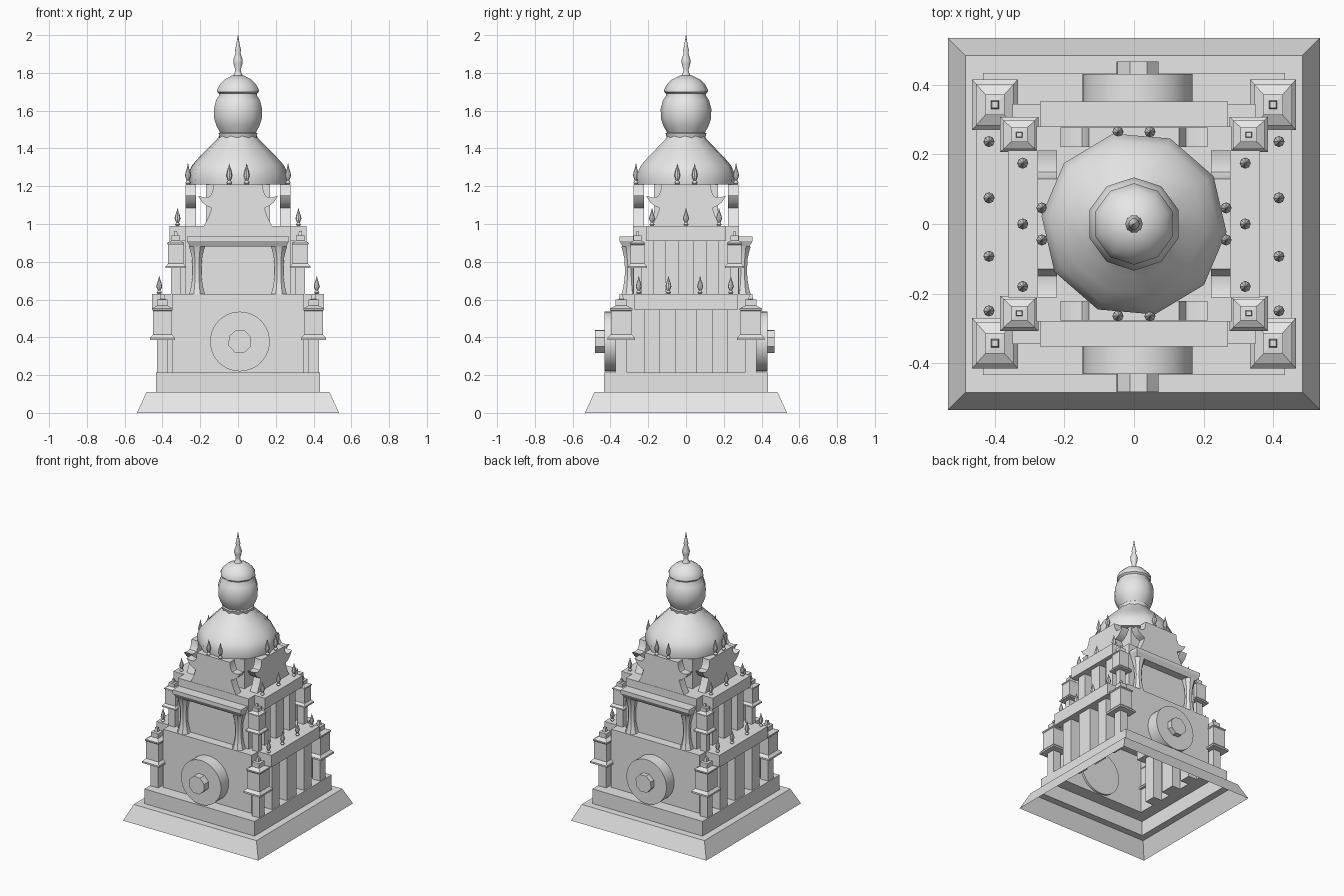
import bpy, bmesh, math
from mathutils import Matrix

cube = bpy.data.objects.get("Cube")
if cube:
    bpy.data.objects.remove(cube)

stone = bpy.data.materials.new("grey_stone")
stone.use_nodes = True
COLOUR = (0.8, 0.8, 0.8, 1)
stone.diffuse_color = COLOUR
stone.node_tree.nodes["Principled BSDF"].inputs["Base Color"].default_value = COLOUR


def finish(name, bm, smooth=None):
    bmesh.ops.recalc_face_normals(bm, faces=bm.faces)
    mesh = bpy.data.meshes.new(name)
    bm.to_mesh(mesh)
    bm.free()
    mesh.materials.append(stone)
    obj = bpy.data.objects.new(name, mesh)
    bpy.context.collection.objects.link(obj)
    if smooth:
        bpy.ops.object.select_all(action='DESELECT')
        bpy.context.view_layer.objects.active = obj
        obj.select_set(True)
        bpy.ops.object.shade_smooth_by_angle(angle=math.radians(smooth))
    return obj


def skin(bm, rings, bottom=True):
    """Join rings of points with quads and cap the ends."""
    rows = [[bm.verts.new(p) for p in ring] for ring in rings]
    n = len(rows[0])
    for a, b in zip(rows, rows[1:]):
        for i in range(n):
            j = (i + 1) % n
            bm.faces.new((a[i], a[j], b[j], b[i]))
    bm.faces.new(rows[-1])
    if bottom:
        bm.faces.new(rows[0][::-1])


def stack(name, levels, centre=(0, 0), bottom=True):
    """Rectangular tower from (half x, half y, z) levels."""
    cx, cy = centre
    bm = bmesh.new()
    skin(bm, [[(cx - x, cy - y, z), (cx + x, cy - y, z), (cx + x, cy + y, z), (cx - x, cy + y, z)]
              for x, y, z in levels], bottom)
    return finish(name, bm)


def box(name, hx, hy, z0, z1, centre=(0, 0), bottom=True):
    return stack(name, [(hx, hy, z0), (hx, hy, z1)], centre, bottom)


def lathe(name, profile, at, sides, turn=0, smooth=40):
    """Turned part from (radius, z) pairs."""
    bm = bmesh.new()
    angles = [math.radians(turn) + math.tau * i / sides for i in range(sides)]
    skin(bm, [[(at[0] + r * math.cos(a), at[1] + r * math.sin(a), at[2] + z) for a in angles]
              for r, z in profile])
    return finish(name, bm, smooth)


# Stepped plinth, hollow underneath, with the lower storey on it
stack("plinth", [(.535, .535, 0), (.485, .485, .11), (.435, .435, .11),
                 (.435, .435, .215), (.35, .345, .215), (.35, .345, .63)], bottom=False)
# Upper storey and core of the gable storey
box("upper_storey", .28, .28, .63, .99)
box("gable_core", .17, .17, .99, 1.21)

# Corner turret shape: shaft, ledge, body, cap, block, tip
TURRET = [(.03, .03, 0), (.03, .03, .17), (.066, .073, .17), (.066, .073, .182),
          (.05, .055, .2), (.05, .055, .325), (.054, .059, .33), (.054, .059, .338),
          (.028, .03, .353), (.028, .03, .385), (.012, .012, .387), (.009, .009, .415)]
FINIAL = [(.008, 0), (.014, .008), (.007, .02), (.016, .045), (.011, .07), (.006, .085), (.001, .11)]


def finial(name, x, y, z, height):
    lathe(name, [(r, h * height) for r, h in FINIAL], (x, y, z), 8)


for sx, side in ((-1, "right"), (1, "left")):
    # Side cornices with pilasters below
    for level, x, hy, z0, zc, z1 in (("lower", .455, .272, .215, .545, .63),
                                     ("upper", .362, .212, .63, .91, .99)):
        box(f"{level}_cornice_{side}", .1, hy, zc, z1, (sx * (x - .1), 0))
        spread = hy * .66
        for k in (-1, 0, 1):
            half = .055 if k == 0 else .042
            box(f"{level}_pilaster_{side}", .07, half * hy / .272, z0, zc,
                (sx * (x - .1), k * spread))
    # Finials along the side cornices
    for y in (-.25, -.093, .075, .237):
        finial(f"lower_finial_{side}", sx * .417, y, .63, .85)
    for y in (-.18, 0, .175):
        finial(f"upper_finial_{side}", sx * .32, y, .99, .85)
    # Corner turrets
    for sy, end in ((-1, "front"), (1, "back")):
        for level, cx, cy, z0, sxy, sz in (("lower", .4, .343, .215, 1, 1),
                                           ("upper", .33, .257, .63, .83, .8)):
            stack(f"{level}_turret_{end}_{side}",
                  [(a * sxy, b * sxy * (.83 if level == "upper" else 1), z0 + h * sz)
                   for a, b, h in TURRET],
                  (sx * cx, sy * cy))
        # Porch columns, flared at both ends
        lathe(f"porch_column_{end}_{side}",
              [(.045, 0), (.036, .03), (.027, .08), (.025, .13), (.029, .19), (.042, .24), (.046, .25)],
              (sx * .217, sy * .3, .63), 8, 22.5)


def cylinder(name, radius, y0, y1, sides, turn=0):
    bm = bmesh.new()
    angles = [turn + math.tau * i / sides for i in range(sides)]
    skin(bm, [[(.01 + radius * math.cos(a), y, .378 + radius * math.sin(a)) for a in angles]
              for y in (y0, y1)])
    finish(name, bm, 30)


for sy, end, hub in ((-1, "front", .483), (1, "back", .468)):
    # Round medallion with faceted hub
    cylinder(f"medallion_{end}", .158, sy * .33, sy * .432, 40)
    cylinder(f"medallion_hub_{end}", .064, sy * .42, sy * hub, 8, .35)
    # Porch roof slab
    stack(f"porch_slab_{end}", [(.255, .032, .88), (.27, .05, .91), (.27, .05, .935)],
          (0, sy * .303))

# Gable panels with curled horns, one on each side
half = [(.18, .99), (.155, 1.04), (.14, 1.085), (.165, 1.095), (.19, 1.115), (.212, 1.15),
        (.18, 1.14), (.15, 1.145), (.135, 1.17), (.13, 1.21)]
outline = half + [(-x, z) for x, z in reversed(half)]
for i, end in enumerate(("front", "left", "back", "right")):
    bm = bmesh.new()
    skin(bm, [[(x, y, z) for x, z in outline] for y in (-.278, -.222)])
    turn = Matrix.Rotation(i * math.pi / 2, 4, 'Z')
    bmesh.ops.transform(bm, matrix=turn, verts=bm.verts)
    finish(f"gable_{end}", bm, 30)
    for x in (-.046, .046):
        p = turn @ Matrix.Translation((x, -.265, 1.21))
        finial(f"gable_finial_{end}", p.translation.x, p.translation.y, 1.21, 1)

# Dome, bulb and spire
lathe("dome", [(.262, 1.21), (.267, 1.26), (.245, 1.31), (.205, 1.355), (.155, 1.405),
               (.115, 1.445), (.1, 1.465)], (0, 0, 0), 10, -5)
lathe("bulb", [(.1, 1.45), (.108, 1.48), (.1, 1.485), (.12, 1.52), (.133, 1.56), (.134, 1.61),
               (.122, 1.655), (.105, 1.68), (.105, 1.69), (.117, 1.7), (.117, 1.71),
               (.1, 1.74), (.075, 1.765), (.035, 1.785)], (0, 0, 0), 10, 18)
lathe("spire", [(.03, 1.775), (.018, 1.8), (.014, 1.815), (.024, 1.85), (.025, 1.87), (.013, 1.905),
                (.016, 1.92), (.01, 1.945), (.001, 2)], (0, 0, 0), 10)
